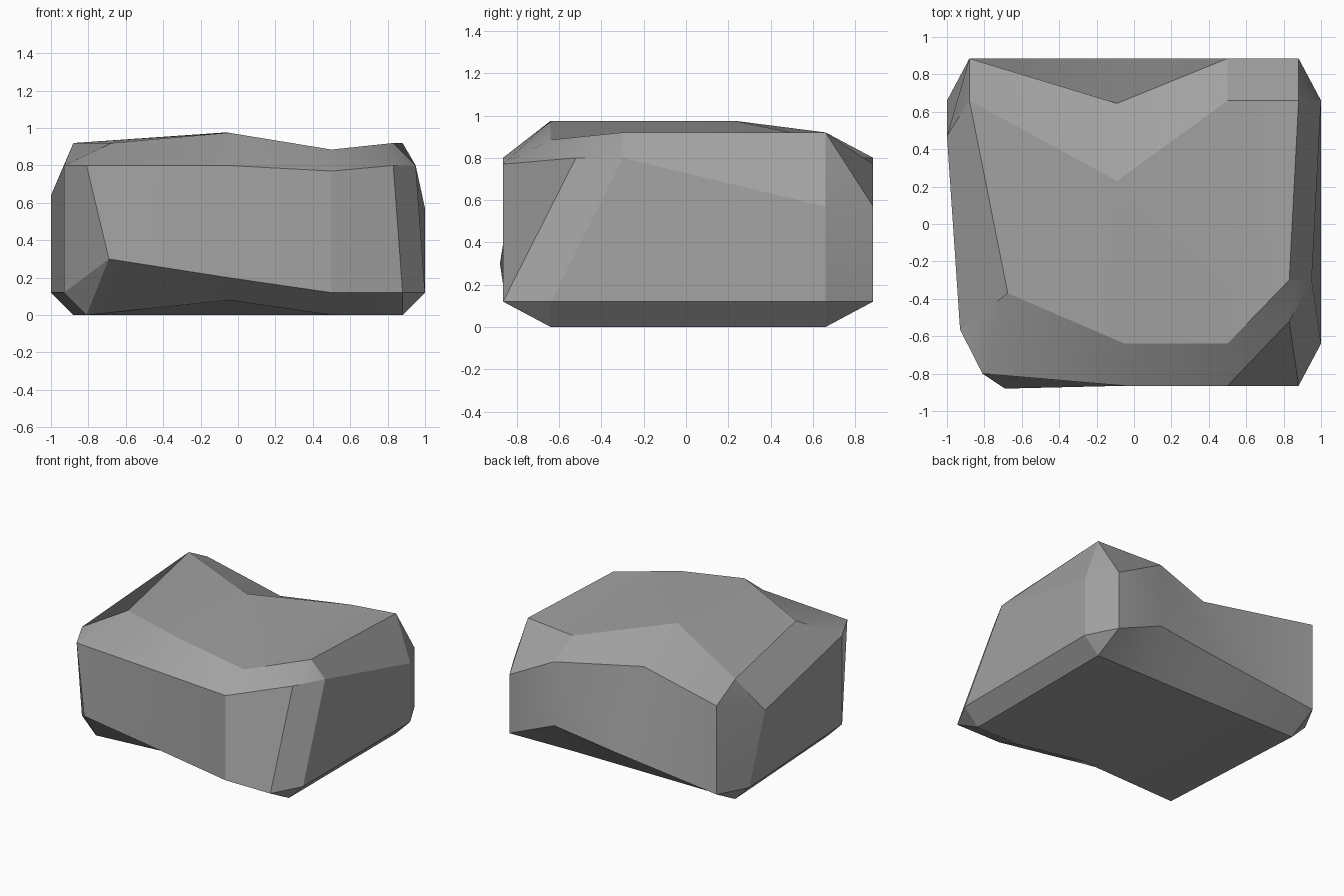
import bpy
import bmesh
import math
from mathutils import Vector

cube = bpy.data.objects.get("Cube")
if cube:
    bpy.data.objects.remove(cube, do_unlink=True)

# Stone colour
stone = bpy.data.materials.new("stone_grey")
stone.use_nodes = True
grey = (0.36, 0.36, 0.36, 1)
stone.diffuse_color = grey
stone.node_tree.nodes["Principled BSDF"].inputs["Base Color"].default_value = grey

# Chamfered block: an octagonal profile (y, z) repeated along x, plus end caps
front, front_in, back_in, back = -0.865, -0.64, 0.66, 0.885
low, high, top = 0.12, 0.8, 0.92
profile = {
    "top_front": (front_in, top), "front_high": (front, high),
    "front_low": (front, low), "base_front": (front_in, 0),
    "base_back": (back_in, 0), "back_low": (back, low),
    "back_high": (back, high), "top_back": (back_in, top),
}
cap = {
    "front_high": (front_in, high), "front_low": (front_in, low),
    "back_low": (back_in, low), "back_high": (back_in, high),
}
stations = {"right": -0.88, "middle": -0.05, "dip": 0.5, "left": 0.88}
caps = {"right": -1, "left": 1}

# Offsets that weather the regular block into a boulder
ring_nudges = {
    "right": {"top_front": (0.205, 0.27, 0), "front_high": (0.07, 0.065, 0),
              "front_low": (0.19, -0.015, 0.18), "base_front": (0.07, 0.075, 0)},
    "middle": {"top_front": (0, 0, 0.055), "front_low": (0, 0, 0.08),
               "base_front": (0, 0, 0.08), "back_low": (0, 0, 0.09),
               "back_high": (-0.04, -0.24, 0), "top_back": (-0.04, -0.43, 0.055)},
    "dip": {"top_front": (0, 0, -0.035), "front_high": (0, 0, -0.03),
            "back_low": (0, 0, 0.16), "back_high": (0, 0, -0.03),
            "top_back": (0, 0, -0.035)},
    "left": {"top_front": (-0.05, 0.34, 0), "front_high": (-0.05, 0.345, 0),
             "back_high": (0, 0, -0.23)},
}
cap_nudges = {
    "right": {"front_high": (0.07, 0.075, 0), "front_low": (0.07, 0.075, 0),
              "back_high": (0, -0.19, -0.16)},
    "left": {"front_high": (-0.05, 0.34, 0), "back_high": (0, 0, -0.23)},
}

bm = bmesh.new()


def add_loop(x, points, nudges):
    return [bm.verts.new(Vector((x, y, z)) + Vector(nudges.get(name, (0, 0, 0))))
            for name, (y, z) in points.items()]


rings = {s: add_loop(x, profile, ring_nudges[s]) for s, x in stations.items()}

# Long sides
loops = list(rings.values())
for a, b in zip(loops, loops[1:]):
    for i in range(len(a)):
        j = (i + 1) % len(a)
        bm.faces.new((a[i], a[j], b[j], b[i]))

# Ends: cap face, bevelled edges and corner triangles
for side, x in caps.items():
    ring = rings[side]
    end = add_loop(x, cap, cap_nudges[side])
    bm.faces.new(end)
    for i, corner in enumerate(end):
        after = end[(i + 1) % len(end)]
        p, q, r = (ring[(2 * i + k) % len(ring)] for k in range(3))
        bm.faces.new((p, q, corner))
        bm.faces.new((q, r, after, corner))

bmesh.ops.recalc_face_normals(bm, faces=bm.faces)
mesh = bpy.data.meshes.new("boulder")
bm.to_mesh(mesh)
bm.free()
mesh.materials.append(stone)
boulder = bpy.data.objects.new("boulder", mesh)
bpy.context.collection.objects.link(boulder)

# Soft shading over shallow bends, crisp chamfers
bpy.ops.object.select_all(action="DESELECT")
boulder.select_set(True)
bpy.context.view_layer.objects.active = boulder
bpy.ops.object.shade_smooth_by_angle(angle=math.radians(20))
